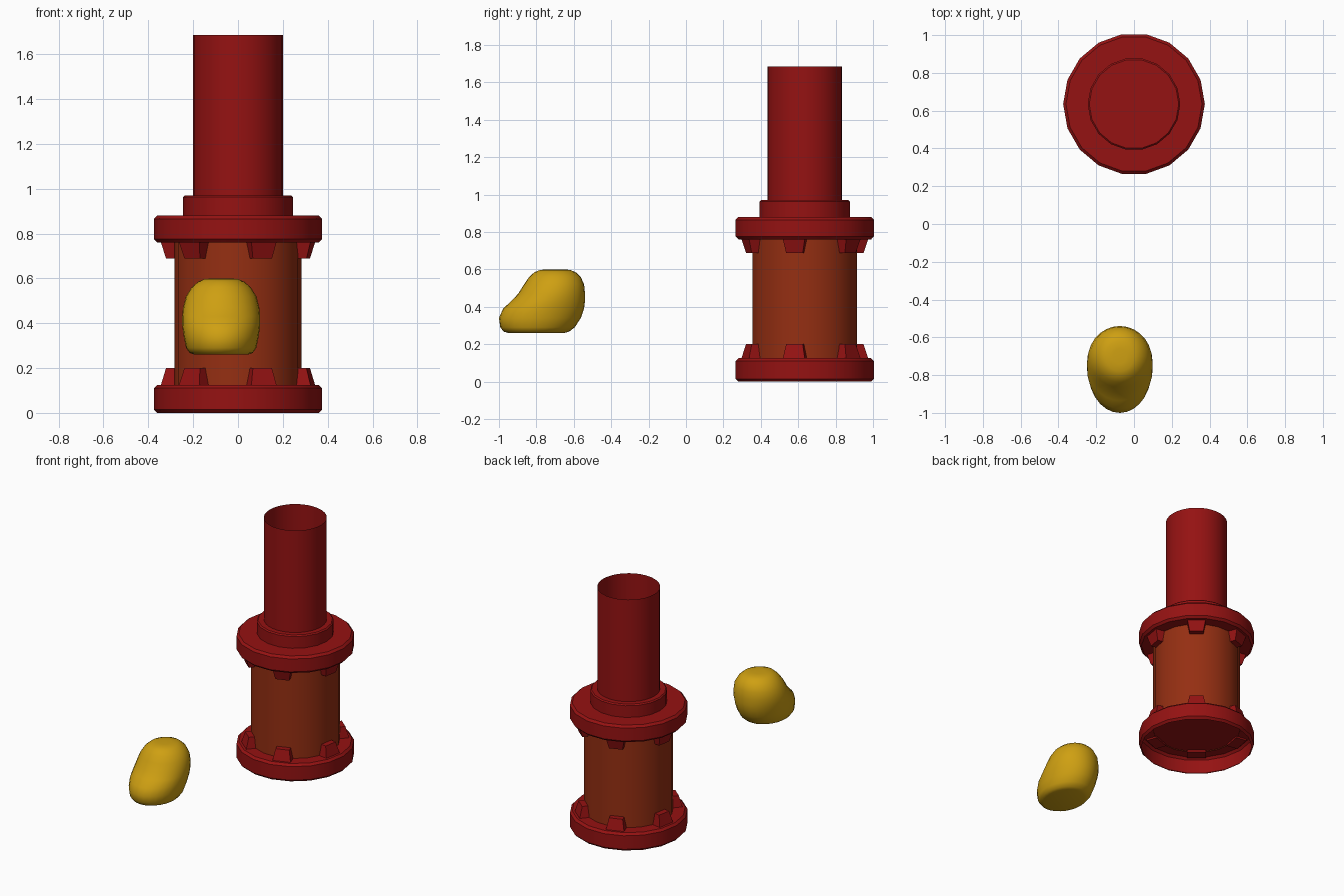
import bpy, bmesh
from math import sin, cos, pi, radians

if "Cube" in bpy.data.objects:
    bpy.data.objects.remove(bpy.data.objects["Cube"])

CY = 0.635          # axis of the column in y
N = 18              # sides of the turned parts


def material(name, rgb):
    m = bpy.data.materials.new(name)
    m.diffuse_color = (*rgb, 1)
    m.use_nodes = True
    m.node_tree.nodes["Principled BSDF"].inputs["Base Color"].default_value = m.diffuse_color
    return m


RED = material("red", (0.30, 0.006, 0.006))
RUST = material("rust", (0.30, 0.028, 0.006))
YELLOW = material("yellow", (0.62, 0.35, 0.006))


def finish(bm, name, mat, angle=30):
    bmesh.ops.recalc_face_normals(bm, faces=bm.faces)
    me = bpy.data.meshes.new(name)
    bm.to_mesh(me)
    bm.free()
    ob = bpy.data.objects.new(name, me)
    bpy.context.collection.objects.link(ob)
    me.materials.append(mat)
    bpy.ops.object.select_all(action='DESELECT')
    ob.select_set(True)
    bpy.context.view_layer.objects.active = ob
    bpy.ops.object.shade_smooth_by_angle(angle=radians(angle))
    return ob


def loft(bm, rings, cap_start=False, cap_end=False):
    loops = [[bm.verts.new(p) for p in r] for r in rings]
    n = len(loops[0])
    for a, b in zip(loops, loops[1:]):
        for i in range(n):
            j = (i + 1) % n
            bm.faces.new((a[i], a[j], b[j], b[i]))
    if cap_start:
        bm.faces.new(loops[0][::-1])
    if cap_end:
        bm.faces.new(loops[-1])


def turned(name, profile, mat, n=N, **caps):
    bm = bmesh.new()
    loft(bm, [[(r * cos(2 * pi * i / n), CY + r * sin(2 * pi * i / n), z)
               for i in range(n)] for r, z in profile], **caps)
    return finish(bm, name, mat)


# Lower flange, a shell open underneath
turned("lower_flange", [(0.36, 0), (0.375, 0.015), (0.375, 0.11), (0.36, 0.125)],
       RED, cap_end=True)
# Upper flange with stepped collar
turned("upper_flange", [(0.36, 0.76), (0.375, 0.775), (0.375, 0.865), (0.36, 0.88),
                        (0.245, 0.88), (0.245, 0.962), (0.237, 0.97)],
       RED, cap_start=True, cap_end=True)
# Drum between the flanges
turned("drum", [(0.284, 0.12), (0.284, 0.765)], RUST)
# Open chimney tube
turned("tube", [(0.2, 0.965), (0.2, 1.685)], RED, n=32)


# Six tapered lugs on each flange, on every third side
def lugs(name, z_base, z_tip):
    bm = bmesh.new()
    for k in range(6):
        a = radians(-70 + 60 * k)

        def ring(r0, r1, w, z):
            return [(r * cos(a) - t * sin(a), CY + r * sin(a) + t * cos(a), z)
                    for r, t in ((r0, -w), (r1, -w), (r1, w), (r0, w))]
        loft(bm, [ring(0.265, 0.342, 0.062, z_base), ring(0.265, 0.318, 0.045, z_tip)],
             cap_start=True, cap_end=True)
    finish(bm, name, RED)


lugs("lower_lugs", 0.112, 0.2)
lugs("upper_lugs", 0.773, 0.688)

# Rounded lump with a forward nose: slices of z, front y, back y, half width
slices = [(0.26, -0.95, -0.65, 0.12), (0.267, -0.975, -0.625, 0.14),
          (0.29, -0.993, -0.595, 0.157), (0.34, -1.0, -0.562, 0.167),
          (0.39, -0.978, -0.545, 0.174), (0.43, -0.935, -0.54, 0.174),
          (0.47, -0.897, -0.54, 0.17), (0.52, -0.866, -0.545, 0.157),
          (0.56, -0.838, -0.563, 0.132), (0.585, -0.81, -0.59, 0.103),
          (0.597, -0.78, -0.62, 0.075), (0.6, -0.74, -0.66, 0.035)]
bm = bmesh.new()
loft(bm, [[(-0.075 + w * cos(2 * pi * i / 28),
            (y0 + y1) / 2 + (y1 - y0) / 2 * sin(2 * pi * i / 28), z)
           for i in range(28)] for z, y0, y1, w in slices],
     cap_start=True, cap_end=True)
finish(bm, "lump", YELLOW, 50)
